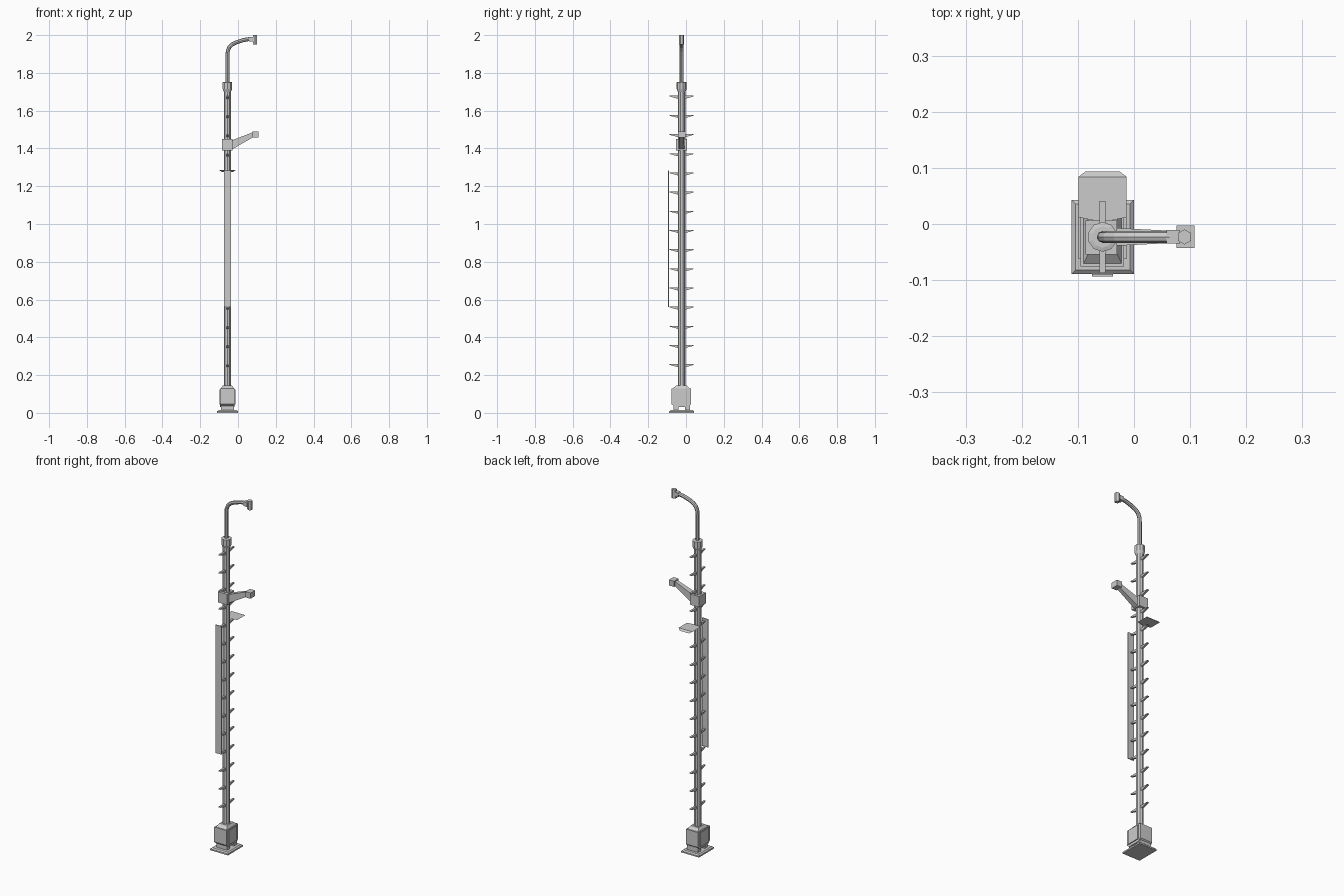
import bpy, bmesh, math
from mathutils import Vector

if "Cube" in bpy.data.objects:
    bpy.data.objects.remove(bpy.data.objects["Cube"])

PX, PY = -0.056, -0.023   # pole axis


def make(name, verts, faces):
    me = bpy.data.meshes.new(name)
    me.from_pydata(verts, [], faces)
    bm = bmesh.new()
    bm.from_mesh(me)
    bmesh.ops.recalc_face_normals(bm, faces=bm.faces)
    bm.to_mesh(me)
    bm.free()
    ob = bpy.data.objects.new(name, me)
    bpy.context.collection.objects.link(ob)
    return ob


def loft(name, rings):
    n = len(rings[0])
    verts = [tuple(p) for r in rings for p in r]
    faces = [tuple(range(n)), tuple(range(len(verts) - n, len(verts)))]
    for k in range(len(rings) - 1):
        for i in range(n):
            j = (i + 1) % n
            faces.append((k*n + i, k*n + j, k*n + n + j, k*n + n + i))
    return make(name, verts, faces)


def rect(x0, x1, y0, y1, z):
    return [(x0, y0, z), (x1, y0, z), (x1, y1, z), (x0, y1, z)]


def box(name, x0, x1, y0, y1, z0, z1):
    return loft(name, [rect(x0, x1, y0, y1, z0), rect(x0, x1, y0, y1, z1)])


def lathe(name, profile, n, x=PX, y=PY):
    return loft(name, [[(x + r*math.cos(2*math.pi*(i + .5)/n),
                         y + r*math.sin(2*math.pi*(i + .5)/n), z)
                        for i in range(n)] for r, z in profile])


# base: ground plate, plinth, cabinet with chamfered underside, sloped cap
loft("ground_plate", [rect(-.111, 0, -.089, .043, 0), rect(-.111, 0, -.089, .043, .008),
                      rect(-.104, -.007, -.082, .036, .014)])
for i, y in enumerate((-.065, -.005)):
    box(f"base_foot_{i}", -.09, -.022, y, y + .026, .012, .045)
prof = [(-.06, .032), (-.076, .046), (-.076, .13), (.027, .13), (.027, .046), (.012, .032)]
loft("base_cabinet", [[(x, y, z) for y, z in prof] for x in (-.095, -.018)])
box("cabinet_side_panels", -.099, -.013, -.062, .0115, .045, .125)
loft("cabinet_cap", [rect(-.09, -.022, -.07, .02, .13), rect(-.08, -.032, -.05, .004, .145)])

# pole with flared top collar
lathe("pole", [(.020, .13), (.020, 1.70), (.0265, 1.715), (.0265, 1.75), (.019, 1.752)], 10)

# climbing pegs on both sides
for side, reach in ((1, .064), (-1, .064)):
    pts = [(.012, .005), (reach, .005), (reach, .001), (.012, -.013)]
    peg = loft("climbing_pegs_" + ("back" if side > 0 else "front"),
               [[(PX + dx, PY + side*d, .253 + z) for d, z in pts] for dx in (-.0055, .0055)])
    arr = peg.modifiers.new("repeat", 'ARRAY')
    arr.count = 15
    arr.use_relative_offset = False
    arr.use_constant_offset = True
    arr.constant_offset_displace = (0, 0, .1015)

# long front panel
box("front_panel", -.075, -.037, -.094, -.089, .56, 1.282)

# thin rear shelf with a bent lip
make("rear_shelf",
     [(-.099, .012, 1.285), (-.07, .006, 1.285), (-.042, .006, 1.285), (-.013, .012, 1.285),
      (-.013, .084, 1.285), (-.099, .084, 1.285), (-.026, .094, 1.276), (-.086, .094, 1.276)],
     [(0, 1, 2, 3, 4, 5), (5, 4, 6, 7)])

# clamp and side arm
box("arm_clamp", -.086, -.030, -.054, .006, 1.39, 1.45)
loft("side_arm", [[(x, PY - w, z0), (x, PY + w, z0), (x, PY + w, z1), (x, PY - w, z1)]
                  for x, w, z0, z1 in ((-.035, .016, 1.393, 1.442), (.085, .010, 1.462, 1.488))])
box("side_arm_head", .076, .108, -.043, -.003, 1.458, 1.49)

# curved top pipe
path = [(PX, 1.74), (PX, 1.89), (-.054, 1.915), (-.046, 1.936), (-.03, 1.951),
        (-.008, 1.962), (.03, 1.974), (.065, 1.98)]
pts = [Vector((x, 0, z)) for x, z in path]
rings = []
for i, p in enumerate(pts):
    t = (pts[min(i + 1, len(pts) - 1)] - pts[max(i - 1, 0)]).normalized()
    side = Vector((t.z, 0, -t.x))
    rings.append([p + Vector((0, PY, 0)) + .0105*(side*math.cos(a*math.pi/4) +
                  Vector((0, 1, 0))*math.sin(a*math.pi/4)) for a in range(8)])
loft("top_pipe", rings)
box("pipe_socket", .058, .082, -.035, -.011, 1.965, 1.989)
lathe("pipe_end_fitting", [(.0135, 1.95), (.0135, 2.0)], 6, x=.09)
